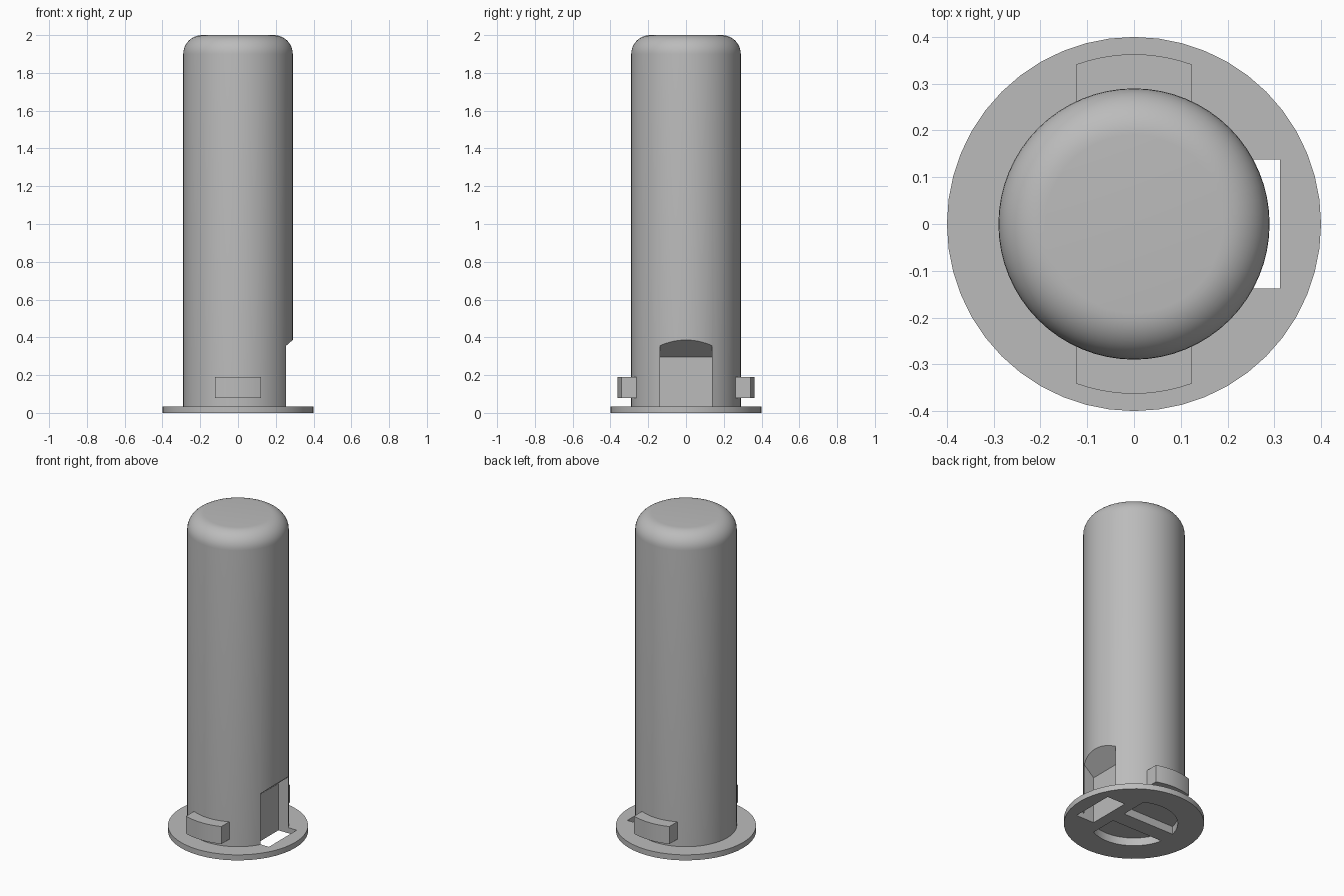
import bpy, bmesh, math

if "Cube" in bpy.data.objects:
    bpy.data.objects.remove(bpy.data.objects["Cube"], do_unlink=True)

grey = bpy.data.materials.new("plain grey")
grey.use_nodes = True
grey.diffuse_color = (0.5, 0.5, 0.5, 1)
grey.node_tree.nodes["Principled BSDF"].inputs["Base Color"].default_value = (0.5, 0.5, 0.5, 1)

R_BODY, R_FLANGE, R_TAB, R_POCKET = 0.29, 0.40, 0.363, 0.25
FLANGE_TOP, FILLET, HEIGHT = 0.035, 0.10, 2.0
SLOT_HALF = 0.138


def make_object(name, bm):
    bmesh.ops.recalc_face_normals(bm, faces=bm.faces)
    mesh = bpy.data.meshes.new(name)
    bm.to_mesh(mesh)
    bm.free()
    mesh.materials.append(grey)
    obj = bpy.data.objects.new(name, mesh)
    bpy.context.collection.objects.link(obj)
    return obj


def lathe(name, profile, steps):
    """Spin an (r, z) profile around the z axis."""
    bm = bmesh.new()
    verts = [bm.verts.new((r, 0, z)) for r, z in profile]
    edges = [bm.edges.new(pair) for pair in zip(verts, verts[1:])]
    bmesh.ops.spin(bm, geom=verts + edges, cent=(0, 0, 0), axis=(0, 0, 1),
                   angle=math.tau, steps=steps, use_duplicate=False)
    bmesh.ops.remove_doubles(bm, verts=bm.verts, dist=1e-5)
    return make_object(name, bm)


def prism(name, points, vector):
    """Extrude a closed outline of 3D points along a vector."""
    bm = bmesh.new()
    face = bm.faces.new([bm.verts.new(p) for p in points])
    new = bmesh.ops.extrude_face_region(bm, geom=[face])["geom"]
    bmesh.ops.translate(bm, vec=vector,
                        verts=[v for v in new if isinstance(v, bmesh.types.BMVert)])
    return make_object(name, bm)


def arc(radius, start, end, steps):
    return [(radius * math.cos(start + (end - start) * i / steps),
             radius * math.sin(start + (end - start) * i / steps))
            for i in range(steps + 1)]


def smooth(obj):
    bpy.ops.object.select_all(action="DESELECT")
    obj.select_set(True)
    bpy.context.view_layer.objects.active = obj
    bpy.ops.object.shade_smooth_by_angle(angle=math.radians(30))


# Round body with a filleted top
fillet = [(R_BODY - FILLET + a, HEIGHT - FILLET + b)
          for a, b in arc(FILLET, 0, math.pi / 2, 10)]
body = lathe("body", [(0, FLANGE_TOP), (R_BODY, FLANGE_TOP)] + fillet + [(0, HEIGHT)], 64)

# Thin flange at the foot
flange = lathe("flange", [(0, 0), (R_FLANGE, 0), (R_FLANGE, FLANGE_TOP), (0, FLANGE_TOP)], 48)

# Side slot with a sloping roof, open through the flange
inner, outer = 0.185, 0.312
slot = prism("slot_cutter",
             [(inner, -SLOT_HALF, -0.1), (outer, -SLOT_HALF, -0.1),
              (outer, -SLOT_HALF, 0.405), (inner, -SLOT_HALF, 0.295)],
             (0, 2 * SLOT_HALF, 0))
cutters = [slot]

# Two shallow half-round pockets underneath, either side of a web
web, side = 0.05, 0.115
for sign in (1, -1):
    outline = [(side, web)] + arc(R_POCKET, math.acos(side / R_POCKET),
                                  math.pi - math.asin(web / R_POCKET), 24)
    cutters.append(prism("pocket_cutter", [(x, sign * y, -0.05) for x, y in outline],
                         (0, 0, 0.10)))

for part in (body, flange):
    bpy.context.view_layer.objects.active = part
    for cutter in cutters:
        mod = part.modifiers.new("cut", "BOOLEAN")
        mod.operation, mod.solver, mod.object = "DIFFERENCE", "EXACT", cutter
        bpy.ops.object.modifier_apply(modifier=mod.name)
    smooth(part)
for cutter in cutters:
    bpy.data.objects.remove(cutter, do_unlink=True)

# Curved locking tabs at front and back
half = math.asin(0.123 / R_TAB)
for name, sign in (("front_tab", -1), ("back_tab", 1)):
    outline = [(0.123, 0.24)] + arc(R_TAB, math.pi / 2 - half, math.pi / 2 + half, 10) + [(-0.123, 0.24)]
    smooth(prism(name, [(x, sign * y, 0.08) for x, y in outline], (0, 0, 0.11)))
